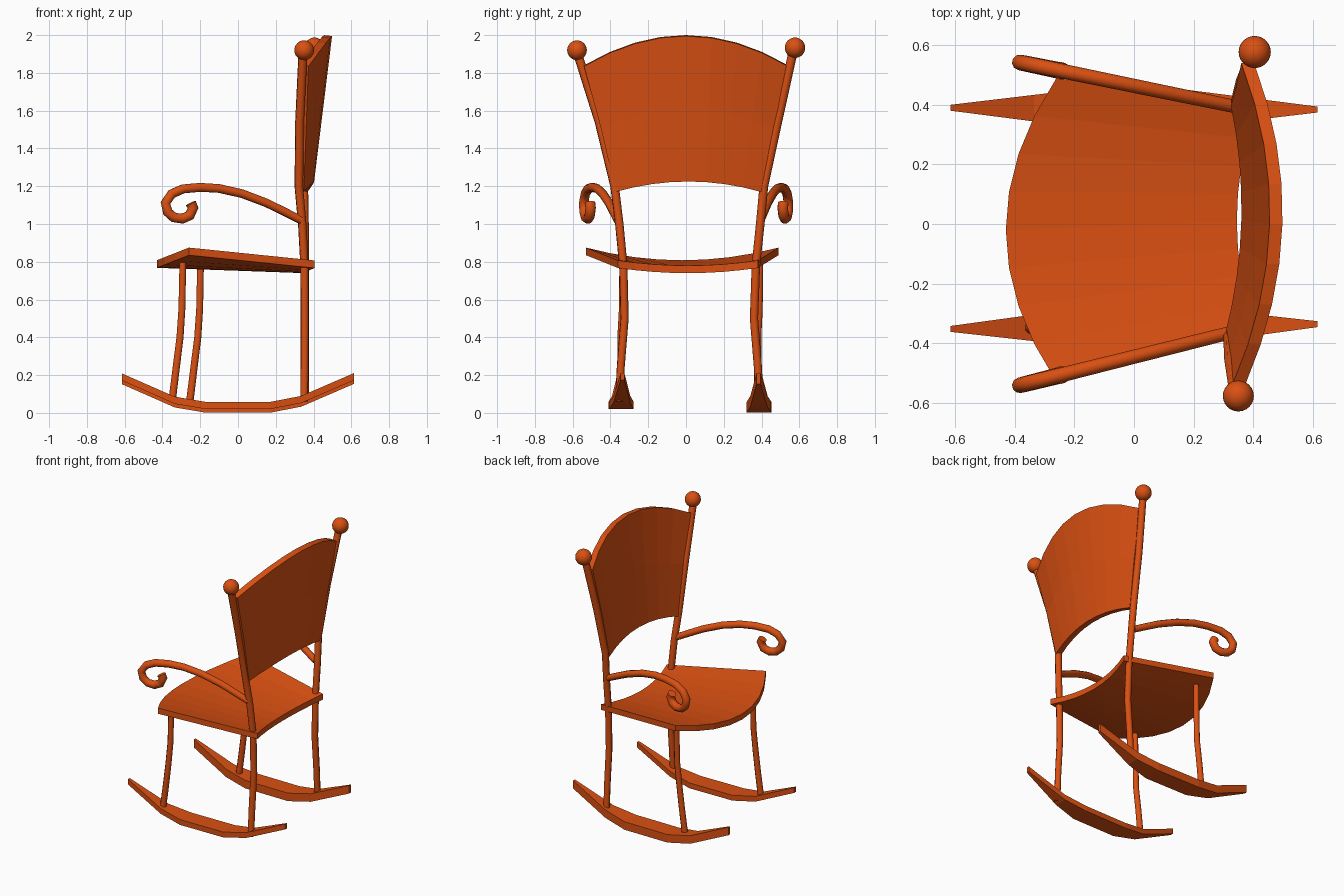
import bpy, bmesh, math
from mathutils import Vector

if "Cube" in bpy.data.objects:
    bpy.data.objects.remove(bpy.data.objects["Cube"])

wood = bpy.data.materials.new("orange wood")
wood.diffuse_color = (0.70, 0.08, 0.006, 1)
wood.use_nodes = True
wood.node_tree.nodes["Principled BSDF"].inputs["Base Color"].default_value = wood.diffuse_color


def finish(ob, smooth=False):
    ob.data.materials.clear()
    ob.data.materials.append(wood)
    if smooth:
        bpy.ops.object.select_all(action='DESELECT')
        ob.select_set(True)
        bpy.context.view_layer.objects.active = ob
        bpy.ops.object.shade_smooth_by_angle(angle=math.radians(50))
    return ob


def slab(name, point, us, vs, offset):
    """Surface point(u, v) thickened along an offset vector."""
    bm = bmesh.new()
    g = [[bm.verts.new(point(u, v)) for v in vs] for u in us]
    for i in range(len(us) - 1):
        for j in range(len(vs) - 1):
            bm.faces.new((g[i][j], g[i + 1][j], g[i + 1][j + 1], g[i][j + 1]))
    back = bmesh.ops.duplicate(bm, geom=bm.verts[:] + bm.edges[:] + bm.faces[:])
    bmesh.ops.translate(bm, vec=Vector(offset),
                        verts=[e for e in back['geom'] if isinstance(e, bmesh.types.BMVert)])
    bmesh.ops.bridge_loops(bm, edges=[e for e in bm.edges if e.is_boundary])
    bmesh.ops.recalc_face_normals(bm, faces=bm.faces[:])
    me = bpy.data.meshes.new(name)
    bm.to_mesh(me)
    bm.free()
    ob = bpy.data.objects.new(name, me)
    bpy.context.collection.objects.link(ob)
    return finish(ob)


def tube(name, pts, r0, r1, res=2):
    """Round rod through points, radius running from r0 to r1."""
    cu = bpy.data.curves.new(name + "_path", 'CURVE')
    cu.dimensions = '3D'
    cu.bevel_depth = 1.0
    cu.bevel_resolution = res
    cu.use_fill_caps = True
    sp = cu.splines.new('POLY')
    sp.points.add(len(pts) - 1)
    for i, p in enumerate(pts):
        sp.points[i].co = (*p, 1)
        sp.points[i].radius = r0 + (r1 - r0) * i / (len(pts) - 1)
    tmp = bpy.data.objects.new(name + "_path", cu)
    bpy.context.collection.objects.link(tmp)
    bpy.context.view_layer.update()
    me = bpy.data.meshes.new_from_object(tmp.evaluated_get(bpy.context.evaluated_depsgraph_get()))
    bpy.data.objects.remove(tmp)
    ob = bpy.data.objects.new(name, me)
    bpy.context.collection.objects.link(ob)
    return finish(ob, True)


def ball(name, loc, r):
    bpy.ops.mesh.primitive_uv_sphere_add(segments=24, ring_count=16, radius=r, location=loc)
    bpy.context.object.name = name
    return finish(bpy.context.object, True)


ts = [-1 + 0.25 * i for i in range(9)]


# Seat: dished across, bowed front edge, hollow back edge
def seat_point(t, v):
    front = Vector((-0.43 + 0.17 * t * t, -0.02 + 0.51 * t, 0.808 + 0.067 * t * t))
    back = Vector((0.345 + 0.06 * t * t, 0.01 + 0.37 * t, 0.78 + 0.027 * t * t))
    return front.lerp(back, v)


slab("seat", seat_point, ts, (0, 1), (0, 0, -0.04))


# Backrest: curved panel leaning back and flaring upward
def back_point(t, v):
    y = 0.012 * (1 - v) + t * (0.385 + 0.125 * v + 0.03 * v * v)
    x0 = 0.36 - 0.045 * t * t + 0.010 * t
    x1 = 0.455 - 0.11 * t * t + 0.015 * t
    z0, z1 = 1.23 - 0.055 * t * t, 2.0 - 0.16 * t * t
    return Vector((x0 + (x1 - x0) * v, y, z0 + (z1 - z0) * v))


slab("backrest", back_point, ts, (0, 0.5, 1), (0.043, 0, -0.005))

# Rockers: bent strips, wide in the middle and narrow at the tips
ROCK = ((-0.615, 0.209), (-0.335, 0.086), (-0.17, 0.058),
        (0.17, 0.058), (0.335, 0.09), (0.615, 0.211))


def rocker(name, y0, y1, drop):
    def point(i, s):
        x, z = ROCK[i]
        half = 0.065 - 0.055 * max(0, abs(x) - 0.17) / 0.445
        y = y0 + (y1 - y0) * (x + 0.615) / 1.23
        return Vector((x, y + s * half, z))
    slab(name, point, range(6), (-1, 1), (0, 0, -drop))


rocker("rocker_right", -0.352, -0.336, 0.038)
rocker("rocker_left", 0.390, 0.384, 0.057)

# Rear posts running from rocker to ball finial
tube("rear_post_right", [(0.35, -0.355, 0.06), (0.352, -0.345, 0.25), (0.353, -0.325, 0.5),
                         (0.352, -0.332, 0.78), (0.34, -0.353, 1.0), (0.322, -0.378, 1.2),
                         (0.326, -0.46, 1.54), (0.343, -0.57, 1.89)], 0.021, 0.024)
tube("rear_post_left", [(0.355, 0.39, 0.06), (0.355, 0.38, 0.25), (0.355, 0.36, 0.5),
                        (0.353, 0.37, 0.78), (0.352, 0.393, 1.0), (0.348, 0.412, 1.2),
                        (0.366, 0.485, 1.54), (0.398, 0.562, 1.89)], 0.021, 0.024)
ball("finial_right", (0.35, -0.577, 1.92), 0.052)
ball("finial_left", (0.405, 0.577, 1.933), 0.054)

# Front legs, swept forward at the foot
for name, x, y, top in (("front_leg_right", -0.292, -0.345, 0.80), ("front_leg_left", -0.198, 0.38, 0.80)):
    tube(name, [(x, y + 0.01, top), (x - 0.005, y + 0.008, 0.55), (x - 0.015, y, 0.4),
                (x - 0.035, y, 0.24), (x - 0.056, y - 0.004, 0.07)], 0.019, 0.021)

# Scrolled arms: one side profile, splayed outward
ARM = ((0.335, 1.02), (0.25, 1.063), (0.15, 1.112), (0.02, 1.161), (-0.1, 1.188),
       (-0.2, 1.194), (-0.29, 1.186), (-0.35, 1.16), (-0.384, 1.112), (-0.372, 1.063),
       (-0.34, 1.035), (-0.295, 1.028), (-0.256, 1.045), (-0.238, 1.085), (-0.25, 1.11))
for name, side, base, slope in (("arm_right", -1, 0.368, 0.25), ("arm_left", 1, 0.40, 0.205)):
    tube(name, [(x, side * (base + (0.31 - x) * slope), z) for x, z in ARM], 0.022, 0.029, 3)
